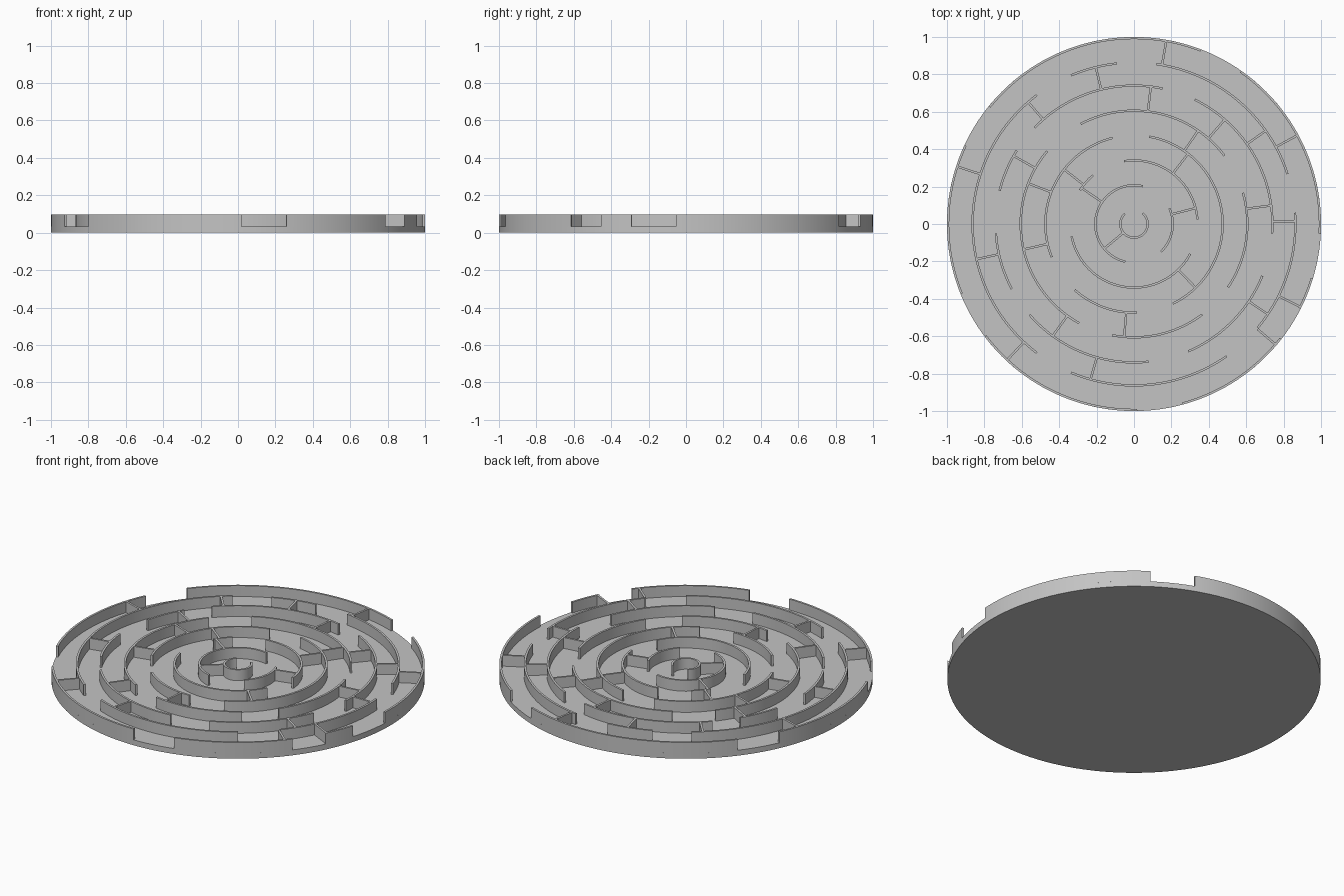
import bpy, bmesh, math

FLOOR_TOP = 0.032
WALL_TOP = 0.096
THICK = 0.012
RADII = [0.073, 0.207, 0.34, 0.474, 0.606, 0.74, 0.863, 0.994]

# Curved walls: start and end angle in degrees, ring by ring from the centre
ARCS = [
    [(132, 411)],
    [(77, 257), (-46, 24)],
    [(4, 99), (130, 148), (191, 332)],
    [(104, 202), (-64, 80), (228, 272)],
    [(37, 118), (-34, 16), (140, 241), (259, 307)],
    [(78, 136), (-4, 64), (148, 166), (184, 208), (221, 276), (293, 338)],
    [(96, 113), (18, 82), (127, 233), (247, 305), (-40, 4)],
    [(-3, 55), (69, 141), (155, 202), (217, 271), (285, 322), (333, 343)],
]

# Straight walls: angles of those that join each ring to the next one out
SPOKES = [
    [219.6],
    [14.5, 145.5],
    [52.4, 142, -46],
    [193, 159, 265, 55.5],
    [49, 83, 7.7, 234, 150.5],
    [35.3, 103.7, 131, 1, 192.6, 254.4, -34],
    [80, 28.5, 162, 227, -40.4, -26.5],
]

cube = bpy.data.objects.get("Cube")
if cube:
    bpy.data.objects.remove(cube)

grey = bpy.data.materials.new("light_grey")
grey.use_nodes = True
colour = (0.55, 0.55, 0.55, 1)
grey.diffuse_color = colour
grey.node_tree.nodes["Principled BSDF"].inputs["Base Color"].default_value = colour


def finish(bm, name):
    """Turn a bmesh into a named, shaded object."""
    bmesh.ops.recalc_face_normals(bm, faces=bm.faces)
    mesh = bpy.data.meshes.new(name)
    bm.to_mesh(mesh)
    bm.free()
    mesh.materials.append(grey)
    obj = bpy.data.objects.new(name, mesh)
    bpy.context.collection.objects.link(obj)
    bpy.ops.object.select_all(action="DESELECT")
    obj.select_set(True)
    bpy.context.view_layer.objects.active = obj
    bpy.ops.object.shade_smooth_by_angle(angle=math.radians(30))
    return obj


def add_strip(bm, sections):
    """Bridge a row of four-cornered sections and cap both ends."""
    rows = [[bm.verts.new(p) for p in section] for section in sections]
    for a, b in zip(rows, rows[1:]):
        for i in range(4):
            j = (i + 1) % 4
            bm.faces.new((a[i], a[j], b[j], b[i]))
    bm.faces.new(rows[0])
    bm.faces.new(rows[-1])


def add_arc(bm, radius, start, end):
    """Sweep the wall section around the centre."""
    steps = max(2, round((end - start) / 2))
    inner, outer = radius - THICK / 2, radius + THICK / 2
    corners = [(inner, FLOOR_TOP), (outer, FLOOR_TOP),
               (outer, WALL_TOP), (inner, WALL_TOP)]
    sections = []
    for k in range(steps + 1):
        t = math.radians(start + (end - start) * k / steps)
        sections.append([(r * math.cos(t), r * math.sin(t), z) for r, z in corners])
    add_strip(bm, sections)


def add_spoke(bm, inner, outer, angle):
    """Straight radial wall between two rings."""
    t = math.radians(angle)
    c, s, h = math.cos(t), math.sin(t), THICK / 2
    sides = [(-h, FLOOR_TOP), (h, FLOOR_TOP), (h, WALL_TOP), (-h, WALL_TOP)]
    add_strip(bm, [[(r * c - w * s, r * s + w * c, z) for w, z in sides]
                   for r in (inner, outer)])


# Round floor
bm = bmesh.new()
bmesh.ops.create_cone(bm, cap_ends=True, segments=180, radius1=1, radius2=1,
                      depth=FLOOR_TOP)
bmesh.ops.translate(bm, verts=bm.verts, vec=(0, 0, FLOOR_TOP / 2))
finish(bm, "round_floor")

# Concentric curved walls
for n, (radius, arcs) in enumerate(zip(RADII, ARCS), start=1):
    bm = bmesh.new()
    for start, end in arcs:
        add_arc(bm, radius, start, end)
    finish(bm, f"ring_wall_{n}")

# Radial dividing walls
for n, angles in enumerate(SPOKES):
    bm = bmesh.new()
    for angle in angles:
        add_spoke(bm, RADII[n] + THICK * 0.45, RADII[n + 1] - THICK * 0.45, angle)
    finish(bm, f"dividing_walls_{n + 1}")
